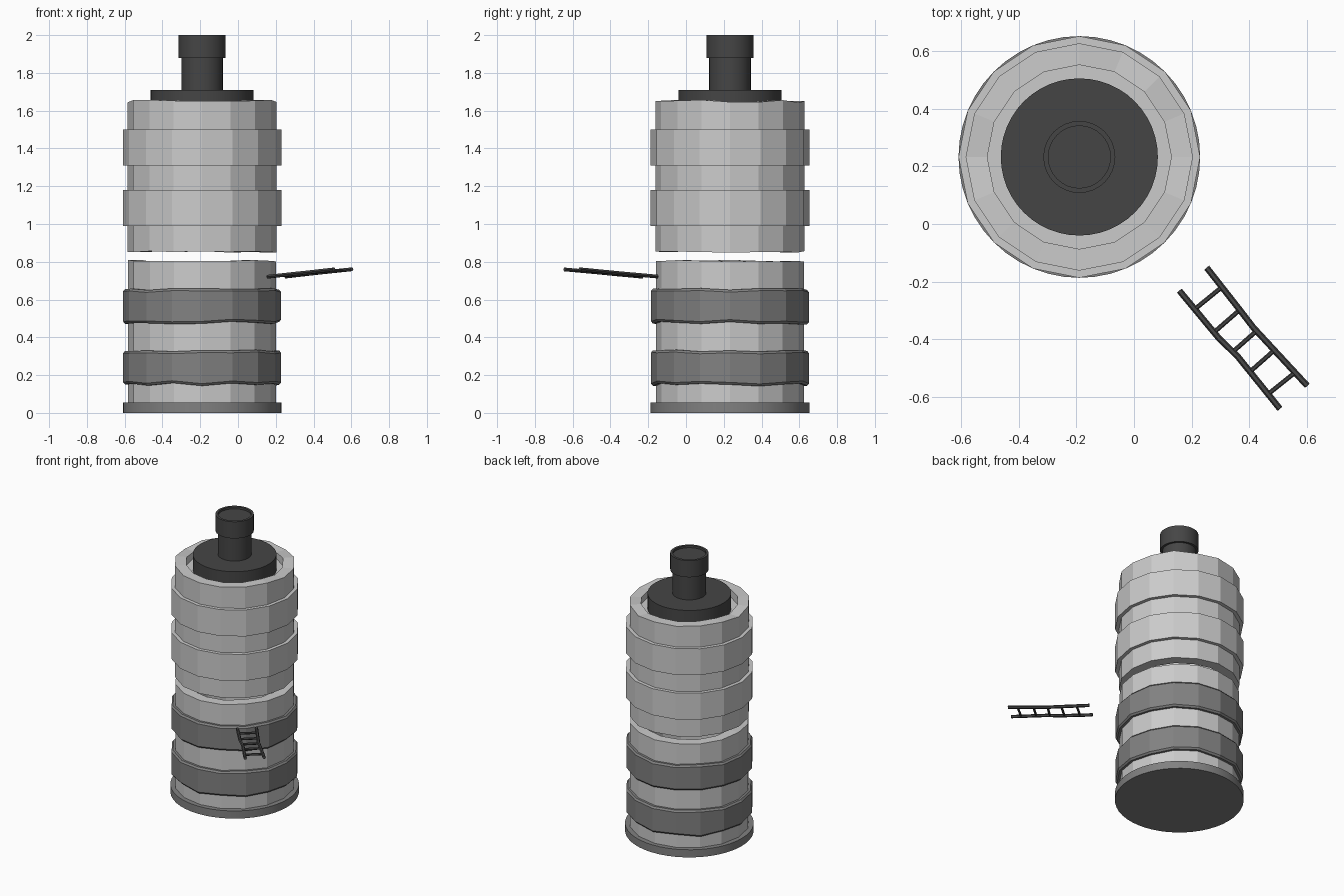
import bpy, bmesh, math, random
from mathutils import Vector

if "Cube" in bpy.data.objects:
    bpy.data.objects.remove(bpy.data.objects["Cube"])

random.seed(4)
CX, CY = -0.19, 0.233


def material(name, v):
    m = bpy.data.materials.new(name)
    m.diffuse_color = (v, v, v, 1)
    m.use_nodes = True
    m.node_tree.nodes["Principled BSDF"].inputs["Base Color"].default_value = m.diffuse_color
    return m


MID, DARK = material("mid_grey", 0.22), material("dark_grey", 0.06)


def finish(bm, name, mat=None):
    bmesh.ops.remove_doubles(bm, verts=bm.verts, dist=1e-5)
    bmesh.ops.recalc_face_normals(bm, faces=bm.faces)
    me = bpy.data.meshes.new(name)
    bm.to_mesh(me)
    bm.free()
    ob = bpy.data.objects.new(name, me)
    bpy.context.collection.objects.link(ob)
    if mat:
        me.materials.append(mat)
    return ob


def lathe(name, profile, sides, mat=None, wobble_low=0.0, wobble_high=0.0, smooth=False):
    """Spin a closed (r, z) profile about the tower axis, with uneven rims."""
    bm = bmesh.new()
    mid = (min(z for _, z in profile) + max(z for _, z in profile)) / 2
    cols = []
    for i in range(sides):
        a = math.tau * i / sides
        low = random.uniform(-wobble_low, wobble_low)
        high = random.uniform(-wobble_high, wobble_high)
        cols.append([bm.verts.new((CX + r * math.cos(a), CY + r * math.sin(a),
                                   z + (low if z < mid else high))) for r, z in profile])
    n = len(profile)
    for i in range(sides):
        a, b = cols[i], cols[(i + 1) % sides]
        for j in range(n):
            k = (j + 1) % n
            if profile[j][0] == 0 and profile[k][0] == 0:
                continue
            bm.faces.new((a[j], b[j], b[k], a[k]))
    ob = finish(bm, name, mat)
    if smooth:
        bpy.context.view_layer.objects.active = ob
        ob.select_set(True)
        bpy.ops.object.shade_smooth_by_angle(angle=math.radians(30))
        ob.select_set(False)
    return ob


def disc(r, z0, z1):
    return [(0, z0), (r, z0), (r, z1), (0, z1)]


def ring(r0, r1, z0, z1):
    return [(r0, z0), (r1, z0), (r1, z1), (r0, z1)]


# Round base plate
lathe("base_plate", disc(0.42, 0, 0.055), 48, MID, smooth=True)

# Two hollow wall sections with a gap between
lathe("lower_wall", ring(0.32, 0.392, 0.03, 0.805), 16, None, 0, 0.005)
lathe("upper_wall", ring(0.32, 0.395, 0.853, 1.65), 16, None, 0.004, 0.008)
lathe("roof_floor", disc(0.33, 1.56, 1.60), 16)

# Bands: rough chamfered ones below, plain ones above
for i, z in enumerate((0.15, 0.475)):
    h, c = z + 0.18, 0.012
    lathe(f"lower_band_{i}", [(0.37, z), (0.408, z), (0.418, z + c), (0.418, h - c),
                              (0.408, h), (0.37, h)], 16, MID, 0.009, 0.006)
for i, z in enumerate((0.99, 1.31)):
    lathe(f"upper_band_{i}", ring(0.37, 0.42, z, z + 0.19), 16)

# Roof hatch plate and chimney with a recessed top
lathe("roof_plate", disc(0.273, 1.60, 1.71), 48, DARK, smooth=True)
lathe("chimney_pipe", disc(0.11, 1.70, 1.90), 32, DARK, smooth=True)
lathe("chimney_cap", [(0, 1.88), (0.125, 1.88), (0.125, 2.0), (0.108, 2.0),
                      (0.108, 1.985), (0, 1.985)], 32, DARK, smooth=True)


def rod(name, points, radius):
    """Six-sided bar along a path in which z rises away from the tower."""
    bm = bmesh.new()
    pts = [Vector((x, y, 0.722 + 0.038 * (x - y - 0.41) / 0.75)) for x, y in points]
    d = (pts[-1] - pts[0]).normalized()
    s = d.cross(Vector((0, 0, 1))).normalized()
    u = s.cross(d)
    rows = [[bm.verts.new(p + radius * (s * math.cos(k * math.tau / 6) + u * math.sin(k * math.tau / 6)))
             for k in range(6)] for p in pts]
    for a, b in zip(rows, rows[1:]):
        for k in range(6):
            bm.faces.new((a[k], a[(k + 1) % 6], b[(k + 1) % 6], b[k]))
    bm.faces.new(rows[0])
    bm.faces.new(rows[-1])
    finish(bm, name, DARK)


# Detached ladder: two slightly bent rails and five rungs
rod("ladder_rail_left", [(0.158, -0.232), (0.295, -0.397), (0.36, -0.46), (0.507, -0.642)], 0.011)
rod("ladder_rail_right", [(0.253, -0.152), (0.365, -0.295), (0.415, -0.36), (0.602, -0.562)], 0.011)
rungs = [((0.215, -0.293), (0.302, -0.222)), ((0.283, -0.372), (0.36, -0.305)),
         ((0.346, -0.442), (0.422, -0.375)), ((0.407, -0.51), (0.483, -0.443)),
         ((0.470, -0.588), (0.555, -0.52))]
for i, r in enumerate(rungs):
    rod(f"ladder_rung_{i}", r, 0.008)
